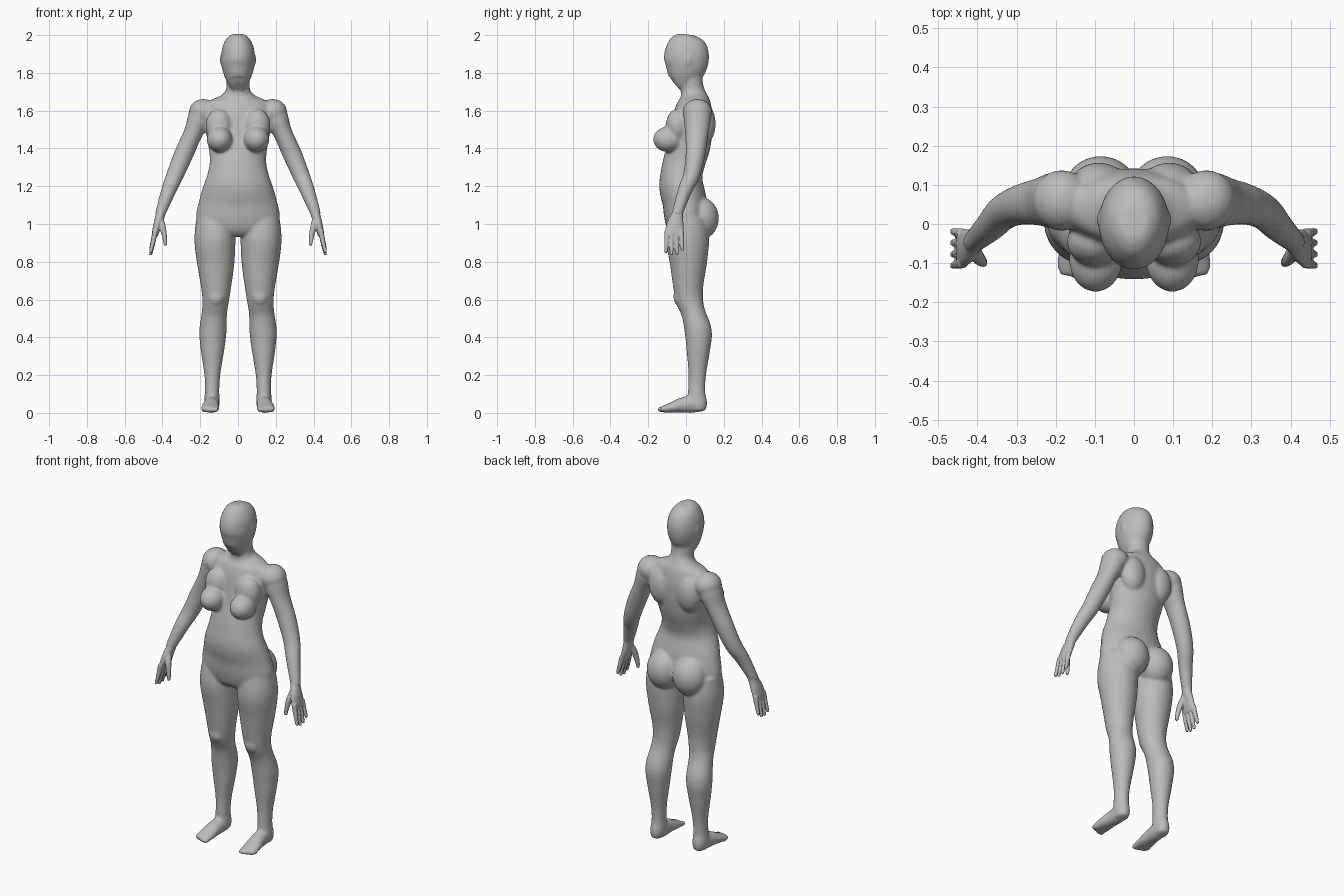
import bpy
import bmesh
import math
from mathutils import Vector, Matrix

default_cube = bpy.data.objects.get("Cube")
if default_cube:
    bpy.data.objects.remove(default_cube, do_unlink=True)

SEGMENTS = 32
STEPS = 4

grey = bpy.data.materials.new("plain grey")
grey.use_nodes = True
grey.diffuse_color = (0.5, 0.5, 0.5, 1)
grey.node_tree.nodes["Principled BSDF"].inputs["Base Color"].default_value = grey.diffuse_color


def spline(before, start, end, after, t):
    """Catmull-Rom blend of four numbers."""
    slope_a, slope_b = (end - before) / 2, (after - start) / 2
    gap = end - start
    return start + t * (slope_a + t * ((3 * gap - 2 * slope_a - slope_b)
                                       + t * (slope_a + slope_b - 2 * gap)))


def resample(stations):
    last = len(stations) - 1
    result = []
    for i in range(last):
        around = [stations[max(0, min(last, i + k))] for k in (-1, 0, 1, 2)]
        for step in range(STEPS):
            result.append([spline(*values, step / STEPS) for values in zip(*around)])
    result.append(list(stations[last]))
    return result


def loft(bm, stations, side=1):
    """Closed tube through (x, y, z, half width, half depth) stations."""
    rows = resample(stations)
    centres = [Vector((side * r[0], r[1], r[2])) for r in rows]
    rings = []
    for i, row in enumerate(rows):
        tangent = (centres[min(i + 1, len(rows) - 1)] - centres[max(i - 1, 0)]).normalized()
        across = Vector((1, 0, 0))
        across = (across - tangent * across.dot(tangent)).normalized()
        deep = tangent.cross(across)
        ring = []
        for k in range(SEGMENTS):
            angle = math.tau * k / SEGMENTS
            offset = across * row[3] * math.cos(angle) + deep * row[4] * math.sin(angle)
            ring.append(bm.verts.new(centres[i] + offset))
        rings.append(ring)
    for lower, upper in zip(rings, rings[1:]):
        for k in range(SEGMENTS):
            n = (k + 1) % SEGMENTS
            bm.faces.new((lower[k], lower[n], upper[n], upper[k]))
    bm.faces.new(rings[0])
    bm.faces.new(rings[-1])


def upright(sections):
    """Turn (x, z, front, back, half width) sections into loft stations."""
    return [(x, (front + back) / 2, z, width, (back - front) / 2)
            for x, z, front, back, width in sections]


def ellipsoid(bm, centre, radii, side=1):
    place = Matrix.Translation((side * centre[0], centre[1], centre[2]))
    bmesh.ops.create_uvsphere(bm, u_segments=SEGMENTS, v_segments=SEGMENTS // 2, radius=1,
                              matrix=place @ Matrix.Diagonal((*radii, 1)))


def finish(name, bm, voxel, smoothing):
    """Fuse the overlapping volumes into one smooth skin."""
    bmesh.ops.recalc_face_normals(bm, faces=bm.faces)
    mesh = bpy.data.meshes.new(name)
    bm.to_mesh(mesh)
    bm.free()
    mesh.materials.append(grey)
    mesh.shade_smooth()
    obj = bpy.data.objects.new(name, mesh)
    bpy.context.collection.objects.link(obj)
    fuse = obj.modifiers.new("fuse", "REMESH")
    fuse.mode = "VOXEL"
    fuse.voxel_size = voxel
    fuse.use_smooth_shade = True
    relax = obj.modifiers.new("relax", "SMOOTH")
    relax.factor = 0.5
    relax.iterations = smoothing


# Section tables: x, z, front, back, half width
head = [
    (0, 2.003, -.035, .05, .035), (0, 1.98, -.08, .09, .062),
    (0, 1.935, -.107, .115, .083), (0, 1.88, -.117, .122, .09),
    (0, 1.83, -.114, .108, .086), (0, 1.78, -.107, .07, .07),
    (0, 1.745, -.1, .03, .05), (0, 1.73, -.088, -.01, .032),
]
torso = [
    (0, 1.82, -.02, .09, .06), (0, 1.76, -.025, .088, .063),
    (0, 1.71, -.027, .097, .064), (0, 1.68, -.03, .11, .09),
    (0, 1.645, -.045, .13, .16), (0, 1.58, -.065, .142, .18),
    (0, 1.5, -.08, .14, .172), (0, 1.42, -.095, .13, .158),
    (0, 1.34, -.118, .105, .149), (0, 1.27, -.133, .088, .16),
    (0, 1.2, -.142, .092, .184), (0, 1.12, -.125, .11, .207),
    (0, 1.04, -.115, .12, .222), (0, .985, -.1, .11, .2),
    (0, .955, -.05, .08, .12),
]
leg = [
    (.115, 1.03, -.09, .11, .105), (.122, .92, -.105, .123, .109),
    (.118, .8, -.087, .112, .1), (.116, .68, -.07, .093, .082),
    (.118, .6, -.055, .092, .071), (.125, .53, -.025, .102, .067),
    (.133, .43, -.007, .137, .072), (.135, .33, .003, .127, .062),
    (.136, .2, .013, .106, .042), (.137, .11, .01, .102, .038),
    (.139, .05, .008, .113, .041), (.139, .012, .02, .105, .033),
]
# Path tables: x, y, z, half width, half depth
arm = [
    (.18, .06, 1.62, .055, .065), (.203, .06, 1.56, .064, .072),
    (.238, .057, 1.48, .05, .062), (.287, .05, 1.37, .051, .052),
    (.333, .03, 1.26, .046, .045), (.366, -.005, 1.18, .04, .038),
    (.406, -.042, 1.07, .029, .03), (.41, -.046, 1.05, .027, .03),
]
foot = [
    (.138, .095, .032, .03, .026), (.138, .04, .045, .04, .045),
    (.142, -.02, .041, .042, .041), (.146, -.07, .03, .048, .029),
    (.148, -.115, .021, .048, .019), (.148, -.132, .018, .04, .015),
]
palm = [
    (.402, -.038, 1.085, .026, .029), (.41, -.046, 1.05, .025, .031),
    (.425, -.057, 1.0, .022, .045), (.438, -.063, .95, .018, .049),
    (.442, -.064, .935, .013, .044),
]
thumb = [
    (.412, -.06, 1.035, .016, .018), (.398, -.085, .98, .016, .018),
    (.387, -.097, .92, .012, .013), (.384, -.1, .885, .008, .009),
]

# Body with limbs and feet
body = bmesh.new()
loft(body, upright(head))
loft(body, upright(torso))
for side in (1, -1):
    loft(body, upright(leg), side)
    loft(body, arm, side)
    loft(body, foot, side)
    for centre, radii in (
        ((.185, .06, 1.592), (.075, .078, .07)),     # shoulder
        ((.098, -.092, 1.448), (.068, .082, .068)),  # breast
        ((.1, -.045, 1.52), (.072, .062, .09)),      # upper chest
        ((.09, .095, 1.53), (.075, .062, .11)),      # shoulder blade
        ((.085, .077, 1.03), (.098, .097, .112)),    # buttock
        ((.116, -.03, .615), (.046, .037, .052)),    # kneecap
        ((.087, .012, 1.87), (.01, .018, .032)),     # ear
        ((.137, .055, .085), (.043, .03, .025)),     # ankle
    ):
        ellipsoid(body, centre, radii, side)
    # Toes, from big to small
    for toe in range(5):
        size = .016 - toe * .0014
        ellipsoid(body, (.115 + toe * .0175, -.132 + toe * toe * .002, size + .002),
                  (size * .75, size * 1.3, size), side)
finish("body", body, .0075, 9)

# Hands
for side, name in ((1, "left_hand"), (-1, "right_hand")):
    hand = bmesh.new()
    loft(hand, palm, side)
    loft(hand, thumb, side)
    for finger in range(4):
        y = -.1 + finger * .025
        spread = (finger - 1.5) * .004
        length = (.1, .112, .108, .088)[finger]
        loft(hand, [(.438, y, .965, .014, .0135),
                    (.45, y + spread / 2, .955 - length / 2, .0125, .0115),
                    (.462, y + spread, .955 - length, .009, .009)], side)
        ellipsoid(hand, (.462, y + spread, .955 - length), (.009, .009, .01), side)
    finish(name, hand, .004, 5)
